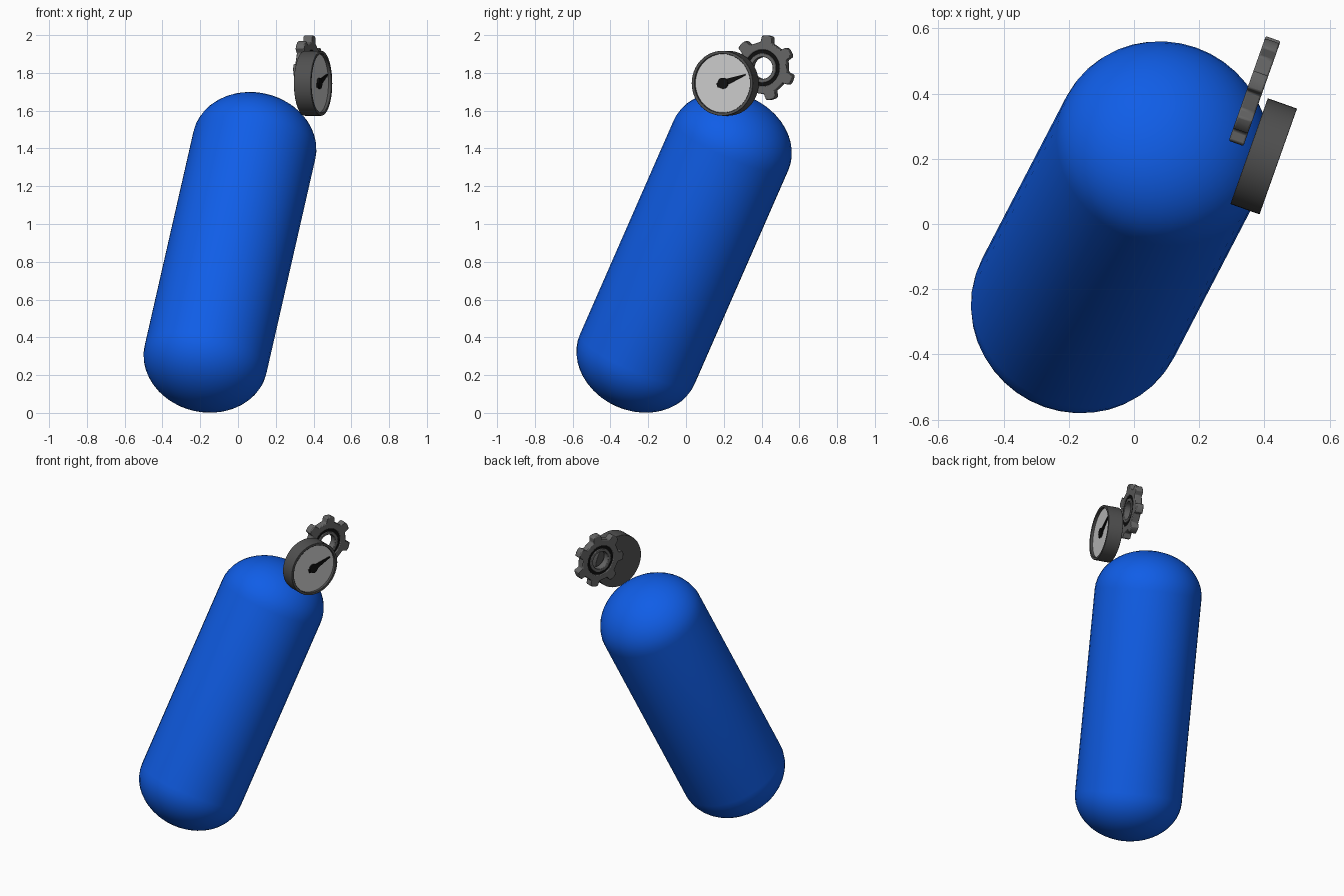
import bpy, bmesh
from math import sin, cos, pi, radians
from mathutils import Matrix, Vector

if "Cube" in bpy.data.objects:
    bpy.data.objects.remove(bpy.data.objects["Cube"])


def material(name, rgb):
    m = bpy.data.materials.new(name)
    m.diffuse_color = (*rgb, 1)
    m.use_nodes = True
    m.node_tree.nodes["Principled BSDF"].inputs["Base Color"].default_value = m.diffuse_color
    return m


blue = material("blue_paint", (0.005, 0.11, 0.8))
dark = material("dark_grey", (0.08, 0.08, 0.08))
mid = material("mid_grey", (0.13, 0.13, 0.13))
pale = material("pale_grey", (0.6, 0.6, 0.6))
black = material("black", (0.005, 0.005, 0.005))


def finish(name, bm, matrix, mat, bevel=0):
    bmesh.ops.remove_doubles(bm, verts=bm.verts, dist=1e-5)
    bmesh.ops.recalc_face_normals(bm, faces=bm.faces)
    me = bpy.data.meshes.new(name)
    bm.to_mesh(me)
    bm.free()
    ob = bpy.data.objects.new(name, me)
    bpy.context.collection.objects.link(ob)
    ob.matrix_world = matrix
    me.materials.append(mat)
    bpy.ops.object.select_all(action='DESELECT')
    ob.select_set(True)
    bpy.context.view_layer.objects.active = ob
    bpy.ops.object.shade_smooth_by_angle(angle=radians(35))
    if bevel:
        mod = ob.modifiers.new("Bevel", 'BEVEL')
        mod.width, mod.segments = bevel, 2
        mod.limit_method, mod.angle_limit = 'ANGLE', radians(35)
    return ob


def loft(name, rings, matrix, mat, closed=False, bevel=0):
    """Skin a stack of rings, each a list of points."""
    bm = bmesh.new()
    loops = [[bm.verts.new(p) for p in ring] for ring in rings]
    n = len(loops[0])
    pairs = list(zip(loops, loops[1:])) + ([(loops[-1], loops[0])] if closed else [])
    for a, b in pairs:
        for i in range(n):
            j = (i + 1) % n
            bm.faces.new((a[i], a[j], b[j], b[i]))
    if not closed:
        bm.faces.new(loops[0])
        bm.faces.new(loops[-1])
    return finish(name, bm, matrix, mat, bevel)


def circle(r, z, n=48):
    return [(r * cos(2 * pi * i / n), r * sin(2 * pi * i / n), z) for i in range(n)]


def tube(name, outer, inner, half, matrix, mat, bevel=0):
    rings = [circle(r, z) for r, z in
             ((outer, -half), (outer, half), (inner, half), (inner, -half))]
    return loft(name, rings, matrix, mat, True, bevel)


# Leaning tank with slightly flattened domes
bottom, top = Vector((-.1715, -.258, .284)), Vector((.0865, .238, 1.416))
axis = top - bottom
R, B, L = .331, .27, axis.length / 2
angles = [pi / 2 * i / 12 for i in range(12)]
half = [(R * cos(a), L + B * sin(a)) for a in angles] + [(.012, L + B)]
profile = [(r, -z) for r, z in reversed(half)] + half
loft("tank", [circle(r, z, 40) for r, z in profile],
     Matrix.Translation((top + bottom) / 2) @ axis.to_track_quat('Z', 'Y').to_matrix().to_4x4(),
     blue)

# Upright frame shared by gauge and gear: u across, v up, w outward
u, v, w = Vector((.334, .943, 0)).normalized(), Vector((0, 0, 1)), Vector((.943, -.334, 0)).normalized()
turn = Matrix((u, v, w)).transposed().to_4x4()
gauge = Matrix.Translation((.3975, .2075, 1.745)) @ turn
gear = Matrix.Translation((.371, .411, 1.826)) @ turn

# Pressure gauge: housing with a recessed dial
loft("gauge_housing", [circle(r, z) for r, z in
     ((.172, -.0475), (.172, .0475), (.156, .0475), (.156, .028))], gauge, dark, bevel=.002)
loft("gauge_dial", [circle(.156, .026), circle(.156, .031)], gauge, pale)

# Tapered needle and its hub
loft("needle_hub", [circle(.029, .03, 24), circle(.029, .042, 24)], gauge, black)
shape = [(-.035, -.012), (.02, -.016), (.133, -.003), (.133, .003), (.02, .016), (-.035, .012)]
loft("needle", [[(x, y, z) for x, y in shape] for z in (.03, .039)],
     gauge @ Matrix.Rotation(radians(20), 4, 'Z'), black)

# Seven-toothed gear with a round opening
outline = []
for k in range(7):
    for deg, r in ((-19, .137), (-13, .139), (-9.5, .171), (-3.5, .174),
                   (3.5, .174), (9.5, .171), (13, .139), (19, .137)):
        outline.append((radians(81 + k * 360 / 7 + deg), r))


def gear_ring(z, r=None):
    return [((r or q) * cos(a), (r or q) * sin(a), z) for a, q in outline]


loft("gear", [gear_ring(-.024), gear_ring(.024), gear_ring(.024, .096), gear_ring(-.024, .096)],
     gear, mid, True, .005)

# Black recessed ring and inner collar of the gear
tube("gear_groove", .097, .077, .018, gear, black)
tube("gear_collar", .078, .058, .024, gear, mid, .003)
